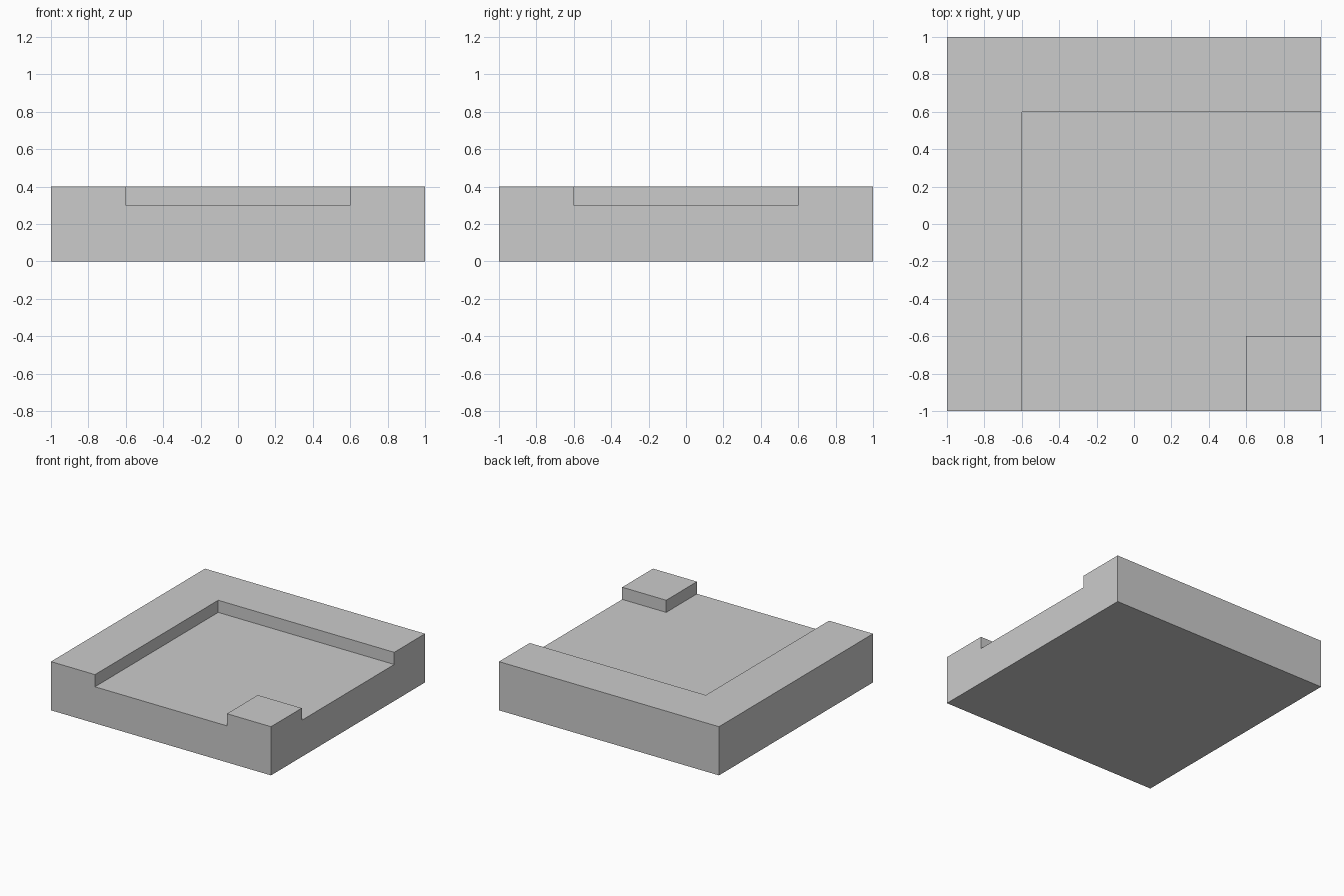
import bpy
import bmesh
from math import radians
from mathutils import Matrix, Vector

if "Cube" in bpy.data.objects:
    bpy.data.objects.remove(bpy.data.objects["Cube"])

SIZE, FLOOR_Z, TOP_Z, RIM = 2.0, 0.3, 0.4, 0.6

bm = bmesh.new()

# Base slab up to the recessed floor
bmesh.ops.create_cube(bm, size=1.0, matrix=Matrix.Translation((0, 0, FLOOR_Z / 2))
                      @ Matrix.Diagonal((SIZE, SIZE, FLOOR_Z, 1)))

# Cut lines where the rim meets the floor
for axis in (Vector((1, 0, 0)), Vector((0, 1, 0))):
    for side in (-RIM, RIM):
        bmesh.ops.bisect_plane(bm, geom=bm.verts[:] + bm.edges[:] + bm.faces[:],
                               plane_co=axis * side, plane_no=axis)


def is_raised(face):
    """L-shaped rim on the left and back, plus the front right corner block."""
    c = face.calc_center_median()
    rim = c.x < -RIM or c.y > RIM
    corner = c.x > RIM and c.y < -RIM
    return face.normal.z > 0.9 and (rim or corner)


# Raise the rim and the corner block
bm.normal_update()
raised = bmesh.ops.extrude_face_region(bm, geom=[f for f in bm.faces if is_raised(f)])
bmesh.ops.translate(bm, vec=(0, 0, TOP_Z - FLOOR_Z),
                    verts=[g for g in raised["geom"] if isinstance(g, bmesh.types.BMVert)])

# Merge flat areas into clean faces
bmesh.ops.dissolve_limit(bm, angle_limit=radians(1), verts=bm.verts[:], edges=bm.edges[:])
bmesh.ops.recalc_face_normals(bm, faces=bm.faces[:])

mesh = bpy.data.meshes.new("corner_tile")
bm.to_mesh(mesh)
bm.free()
bpy.context.collection.objects.link(bpy.data.objects.new("corner_tile", mesh))
